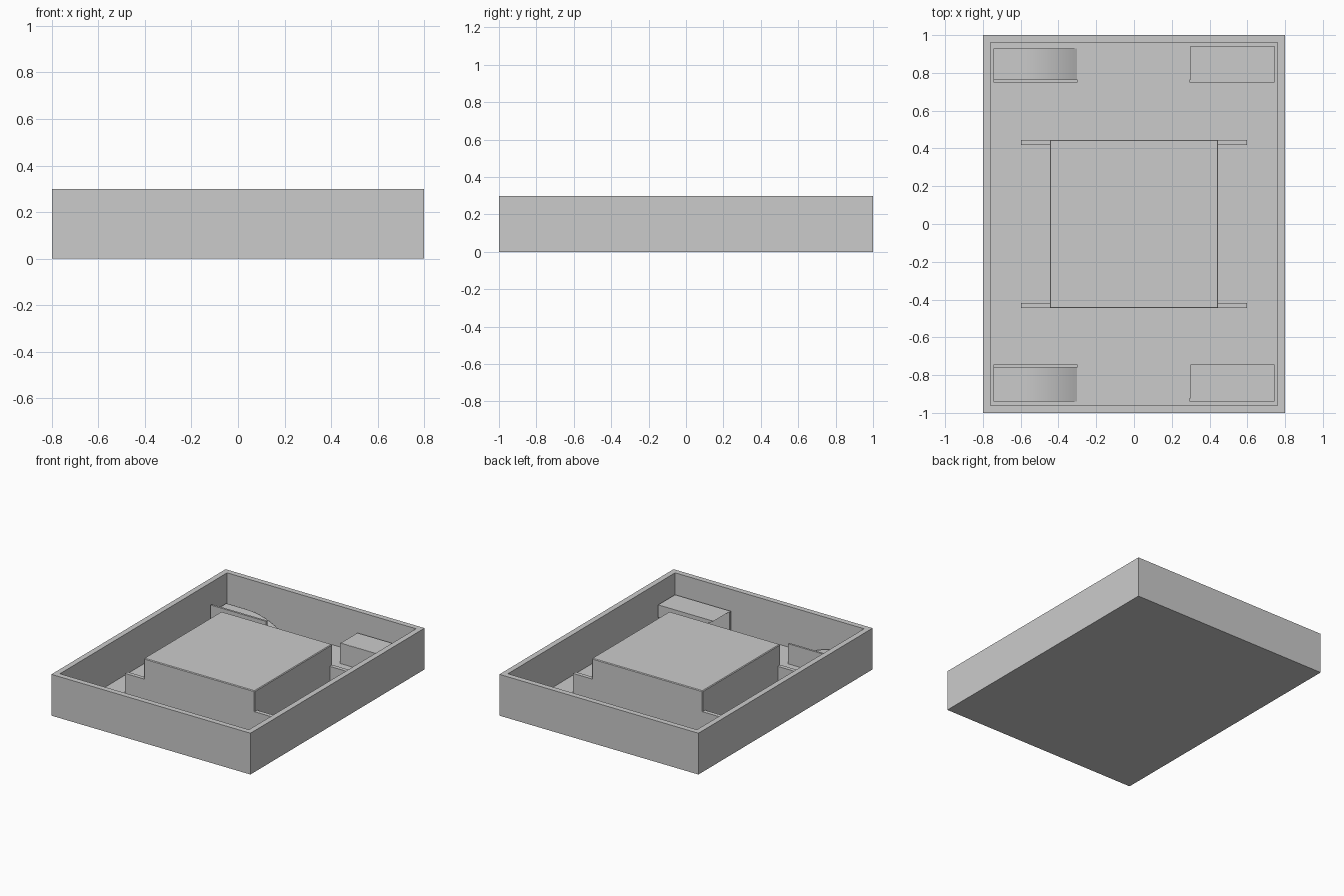
import bpy, bmesh
from mathutils import Vector

if "Cube" in bpy.data.objects:
    bpy.data.objects.remove(bpy.data.objects["Cube"])


def finish(name, bm):
    bmesh.ops.recalc_face_normals(bm, faces=bm.faces)
    mesh = bpy.data.meshes.new(name)
    bm.to_mesh(mesh)
    bm.free()
    ob = bpy.data.objects.new(name, mesh)
    bpy.context.collection.objects.link(ob)
    return ob


def cube_mesh(x0, x1, y0, y1, z0, z1):
    bm = bmesh.new()
    bmesh.ops.create_cube(bm, size=1)
    bmesh.ops.scale(bm, vec=(x1 - x0, y1 - y0, z1 - z0), verts=bm.verts)
    bmesh.ops.translate(bm, vec=((x0 + x1) / 2, (y0 + y1) / 2, (z0 + z1) / 2), verts=bm.verts)
    return bm


def box(name, *bounds):
    return finish(name, cube_mesh(*bounds))


def extrude_y(name, profile, y0, y1):
    bm = bmesh.new()
    face = bm.faces.new([bm.verts.new((x, y0, z)) for x, z in profile])
    ext = bmesh.ops.extrude_face_region(bm, geom=[face])["geom"]
    bmesh.ops.translate(bm, vec=(0, y1 - y0, 0),
                        verts=[v for v in ext if isinstance(v, bmesh.types.BMVert)])
    return finish(name, bm)


def smooth(ob):
    bpy.ops.object.select_all(action='DESELECT')
    ob.select_set(True)
    bpy.context.view_layer.objects.active = ob
    bpy.ops.object.shade_smooth_by_angle(angle=0.5)


# Open tray: inset the top of a block and push it down to a thin floor
bm = cube_mesh(-0.8, 0.8, -1, 1, 0, 0.3)
top = max(bm.faces, key=lambda f: f.calc_center_median().z)
bmesh.ops.inset_individual(bm, faces=[top], thickness=0.057)
inner = bmesh.ops.extrude_discrete_faces(bm, faces=[top])["faces"][0]
bmesh.ops.translate(bm, vec=(0, 0, -0.296), verts=inner.verts)
bmesh.ops.remove_doubles(bm, verts=bm.verts, dist=1e-5)
finish("tray", bm)

# Central block with a fine chamfer
block = box("central_block", -0.446, 0.446, -0.446, 0.446, 0.002, 0.3)
bev = block.modifiers.new("chamfer", 'BEVEL')
bev.width = 0.005
bev.segments = 1

# Low fins either side of the block
for sx in (-1, 1):
    for sy in (-1, 1):
        xs = sorted((sx * 0.44, sx * 0.597))
        ys = sorted((sy * 0.417, sy * 0.446))
        box("fin", *xs, *ys, 0.002, 0.15)

# Curved wedge profile: flat, then rolling off towards the middle
H, OUT, START, END = 0.09, 0.745, 0.58, 0.30
curve = []
for i in range(13):
    t = i / 12
    curve.append((START + (END - START) * t, H * (1 - t * t)))
wedge = [(OUT, 0), (OUT, H)] + curve

# Left corners: wedge on the floor with a taller side plate
left = [(-x, z + 0.003) for x, z in wedge]
for y0, y1, p0, p1 in ((0.75, 0.93, 0.75, 0.765), (-0.94, -0.75, -0.76, -0.745)):
    smooth(extrude_y("left_ramp", left, y0, y1))
    box("left_plate", -0.745, -0.30, p0, p1, 0.002, 0.15)

# Right corners: the same wedge inverted as a shelf, with a side plate
right = [(x, 0.153 - z) for x, z in wedge]
for y0, y1, p0, p1 in ((0.752, 0.943, 0.75, 0.765), (-0.935, -0.745, -0.94, -0.922)):
    smooth(extrude_y("right_shelf", right, y0, y1))
    box("right_plate", 0.295, 0.745, p0, p1, 0.002, 0.152)
